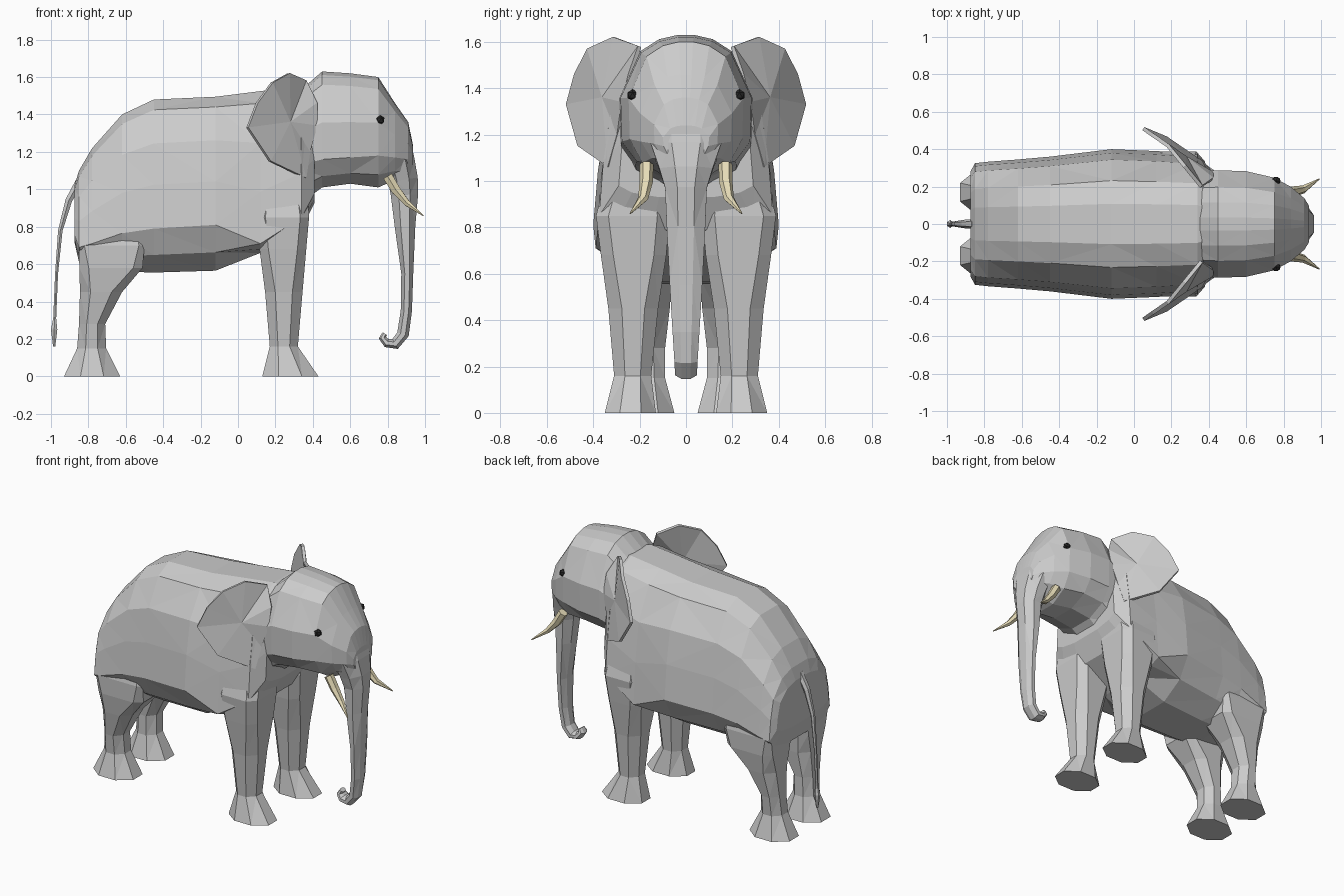
import bpy, bmesh
from math import sin, cos, pi
from mathutils import Vector

if "Cube" in bpy.data.objects:
    bpy.data.objects.remove(bpy.data.objects["Cube"])


def material(name, rgb):
    m = bpy.data.materials.new(name)
    m.diffuse_color = (*rgb, 1)
    m.use_nodes = True
    m.node_tree.nodes["Principled BSDF"].inputs["Base Color"].default_value = m.diffuse_color
    return m


def finish(name, bm, mat=None):
    bmesh.ops.recalc_face_normals(bm, faces=bm.faces)
    me = bpy.data.meshes.new(name)
    bm.to_mesh(me)
    bm.free()
    ob = bpy.data.objects.new(name, me)
    bpy.context.collection.objects.link(ob)
    if mat:
        me.materials.append(mat)
    return ob


def loft(name, rings, mat=None):
    """Skin a list of point rings and cap both ends."""
    bm = bmesh.new()
    vs = [[bm.verts.new(p) for p in r] for r in rings]
    n = len(vs[0])
    for a, b in zip(vs, vs[1:]):
        for i in range(n):
            j = (i + 1) % n
            bm.faces.new((a[i], a[j], b[j], b[i]))
    bm.faces.new(vs[0])
    bm.faces.new(vs[-1])
    bmesh.ops.triangulate(bm, faces=bm.faces)
    return finish(name, bm, mat)


def sections(name, stations, profile):
    """Loft a symmetric profile along x; station = x, bottom, widest z, top, half width."""
    rings = []
    for x, zb, ze, zt, w in stations:
        half = [(x, w * u, ze + v * (zt - ze if v > 0 else ze - zb)) for u, v in profile]
        rings.append(half + [(x, -y, z) for x, y, z in reversed(half)])
    return loft(name, rings)


def tube(name, path, n=8, mat=None):
    """Loft ellipses across a path; point = x, y, z, in-plane radius, side radius."""
    pts = [Vector(p[:3]) for p in path]
    k = 1 / cos(pi / n)
    rings = []
    for i, p in enumerate(path):
        t = (pts[min(i + 1, len(pts) - 1)] - pts[max(i - 1, 0)]).normalized()
        side = (Vector((0, 1, 0)) - t * t.y).normalized()
        fwd = side.cross(t)
        rings.append([pts[i] + fwd * cos(a) * p[3] * k + side * sin(a) * p[4] * k
                      for a in ((j + .5) * 2 * pi / n for j in range(n))])
    return loft(name, rings, mat)


def leg(name, s, levels, n=8):
    """Horizontal rings; level = z, back x, front x, inner y, outer y, squareness."""
    k = 1 / cos(pi / n)
    rings = []
    for z, x0, x1, y0, y1, q in levels:
        ring = []
        for j in range(n):
            a = (j + .5) * 2 * pi / n
            u = max(-1, min(1, q * k * cos(a)))
            v = max(-1, min(1, q * k * sin(a)))
            ring.append(((x0 + x1 + (x1 - x0) * u) / 2, s * (y0 + y1 + (y1 - y0) * v) / 2, z))
        rings.append(ring)
    return loft(name, rings)


ivory = material("ivory", (.80, .72, .48))
black = material("black", (.02, .02, .02))

# Body
body = sections("body", [
    (-.875, .72, .76, 1.02, .28), (-.85, .61, .69, 1.10, .325), (-.78, .575, .71, 1.22, .333),
    (-.62, .56, .765, 1.40, .345), (-.45, .555, .79, 1.48, .36), (-.12, .565, .81, 1.495, .40),
    (.12, .66, .71, 1.525, .39), (.34, .79, .85, 1.55, .375), (.41, .93, .98, 1.53, .29)],
    [(.27, 1), (.58, .92), (.86, .66), (.95, .34), (1, 0), (.8, -.6), (.4, -1)])

# Head
head = sections("head", [
    (.30, .90, 1.12, 1.50, .28), (.45, 1.01, 1.16, 1.63, .29), (.60, 1.03, 1.17, 1.62, .285),
    (.75, 1.01, 1.18, 1.60, .25), (.84, 1.05, 1.17, 1.46, .20), (.91, 1.06, 1.16, 1.36, .14),
    (.935, 1.08, 1.15, 1.24, .10)],
    [(.12, 1), (.4, .96), (.68, .85), (.99, .42), (.97, 0), (.75, -.6), (.3, -1)])

# Trunk with curled tip
trunk = tube("trunk", [
    (.83, 0, 1.30, .08, .16), (.86, 0, 1.15, .085, .15), (.882, 0, 1.05, .08, .115),
    (.89, 0, .97, .073, .09), (.893, 0, .80, .055, .083), (.905, 0, .55, .032, .07),
    (.90, 0, .35, .03, .058), (.882, 0, .225, .032, .05), (.84, 0, .173, .03, .047),
    (.795, 0, .178, .024, .044), (.772, 0, .207, .02, .035), (.785, 0, .228, .014, .025)])
skin = [head, trunk]

# Tail with tuft
tube("tail", [
    (-.85, 0, 1.04, .02, .022), (-.905, 0, .94, .018, .02), (-.95, 0, .78, .012, .014),
    (-.97, 0, .55, .008, .010), (-.98, 0, .31, .008, .008), (-.983, 0, .25, .017, .018),
    (-.983, 0, .16, .006, .006)], n=6)

ear_rim = [(.05, .51, 1.33), (.10, .475, 1.46), (.18, .42, 1.57), (.27, .31, 1.62),
           (.36, .20, 1.58), (.42, .24, 1.46), (.42, .27, 1.34), (.38, .29, 1.20),
           (.36, .33, 1.06), (.17, .46, 1.15)]

for s, side in ((1, "left"), (-1, "right")):
    # Legs
    skin.append(leg(f"front_leg_{side}", s, [
        (0, .13, .43, .13, .35, 1), (.16, .17, .32, .15, .31, 1),
        (.45, .145, .345, .12, .335, 1.1), (.68, .115, .365, .085, .367, 1.5),
        (.85, .10, .38, .07, .388, 1.6), (1.05, .10, .37, .08, .335, 1.3)]))
    skin.append(leg(f"hind_leg_{side}", s, [
        (0, -.93, -.63, .05, .29, 1), (.15, -.86, -.705, .09, .25, 1),
        (.28, -.85, -.71, .09, .265, 1), (.45, -.845, -.62, .07, .30, 1.2),
        (.58, -.848, -.51, .06, .322, 1.7), (.70, -.852, -.50, .06, .328, 2),
        (.95, -.82, -.5, .08, .28, 1.5)]))
    # Ear: fan from a hub, given thickness
    bm = bmesh.new()
    hub = bm.verts.new((.275, s * .355, 1.36))
    rim = [bm.verts.new((x, s * y, z)) for x, y, z in ear_rim]
    for a, b in zip(rim, rim[1:] + rim[:1]):
        bm.faces.new((hub, a, b))
    ear = finish(f"ear_{side}", bm)
    mod = ear.modifiers.new("thickness", 'SOLIDIFY')
    mod.thickness = .02
    mod.offset = 0
    # Tusk
    tube(f"tusk_{side}", [
        (.80, s * .17, 1.07, .026, .026), (.845, s * .172, .995, .024, .025),
        (.905, s * .185, .925, .016, .019), (.99, s * .24, .86, .003, .003)], n=6, mat=ivory)
    # Eye
    bm = bmesh.new()
    bmesh.ops.create_icosphere(bm, subdivisions=1, radius=.026)
    bmesh.ops.translate(bm, vec=(.76, s * .23, 1.37), verts=bm.verts)
    finish(f"eye_{side}", bm, black)

# Fuse head, trunk and legs into one skin
for part in skin:
    mod = body.modifiers.new("join_" + part.name, 'BOOLEAN')
    mod.operation = 'UNION'
    mod.solver = 'EXACT'
    mod.object = part
    part.hide_render = True
